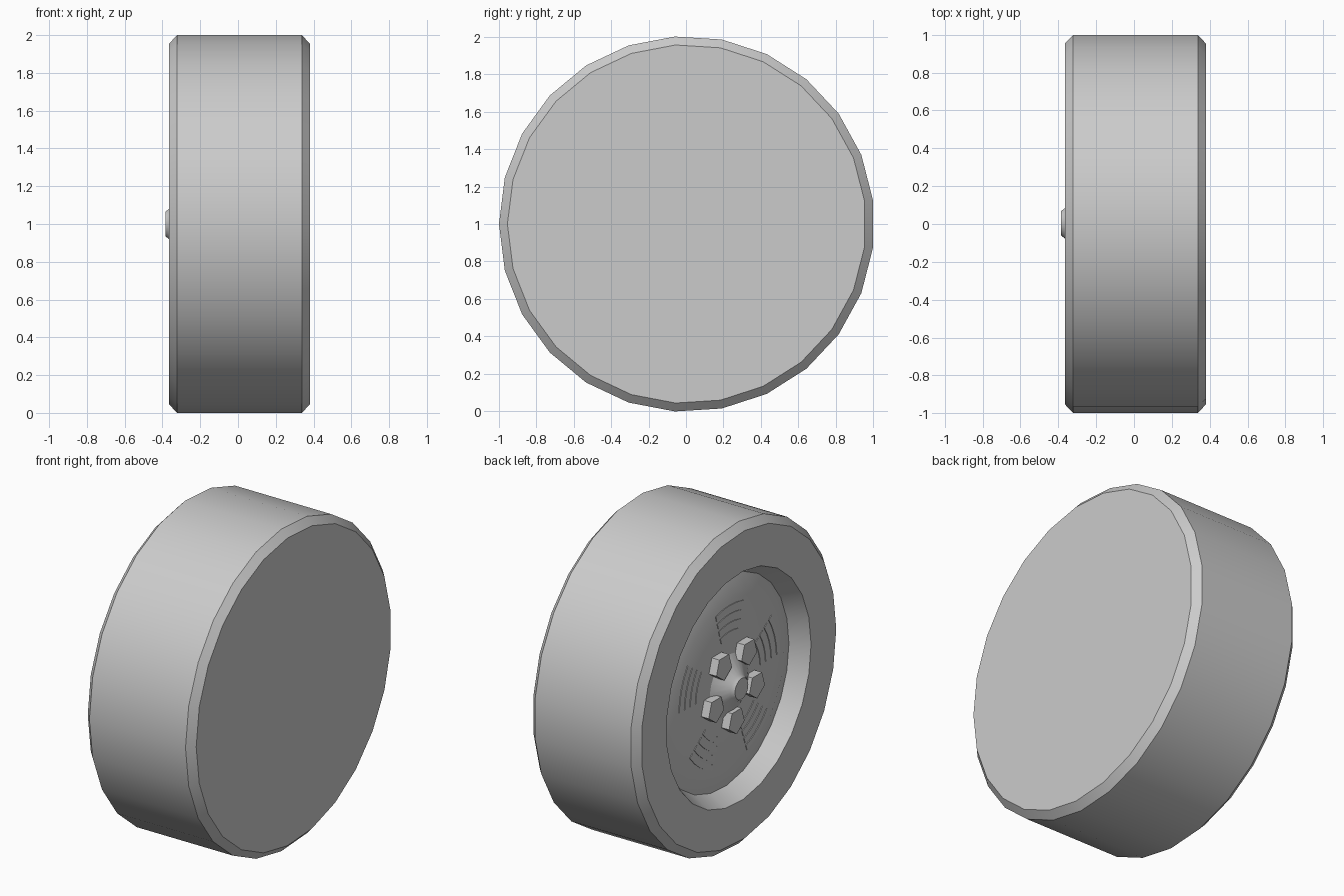
import bpy
import bmesh
from math import pi, cos, sin, radians

default_cube = bpy.data.objects.get("Cube")
if default_cube:
    bpy.data.objects.remove(default_cube, do_unlink=True)

SIDES = 25
CENTRE_Y, CENTRE_Z = 0.004, 1.0

grey = bpy.data.materials.new("light_grey")
grey.use_nodes = True
grey.diffuse_color = (0.6, 0.6, 0.6, 1)
grey.node_tree.nodes["Principled BSDF"].inputs["Base Color"].default_value = (0.6, 0.6, 0.6, 1)


def polar(x, r, a, cy=0.0, cz=0.0):
    """Point at radius r and angle a around the axle."""
    return (x, CENTRE_Y + cy + r * cos(a), CENTRE_Z + cz + r * sin(a))


def finish(name, bm, smooth=True):
    bmesh.ops.recalc_face_normals(bm, faces=bm.faces)
    mesh = bpy.data.meshes.new(name)
    bm.to_mesh(mesh)
    bm.free()
    mesh.materials.append(grey)
    obj = bpy.data.objects.new(name, mesh)
    bpy.context.collection.objects.link(obj)
    if smooth:
        bpy.ops.object.select_all(action="DESELECT")
        obj.select_set(True)
        bpy.context.view_layer.objects.active = obj
        bpy.ops.object.shade_smooth_by_angle(angle=radians(30))
    return obj


def lathe(name, profile, sides=SIDES, start=pi, cy=0.0, cz=0.0, smooth=True):
    """Turn (x, radius) points around the axle and cap both ends."""
    bm = bmesh.new()
    rings = [[bm.verts.new(polar(x, r, start + 2 * pi * i / sides, cy, cz))
              for i in range(sides)] for x, r in profile]
    for a, b in zip(rings, rings[1:]):
        for i in range(sides):
            j = (i + 1) % sides
            bm.faces.new((a[i], a[j], b[j], b[i]))
    bm.faces.new(rings[0])
    bm.faces.new(rings[-1])
    return finish(name, bm, smooth)


# Tyre with chamfered shoulders, sloped rim recess, dished face and hub cap
lathe("wheel", [
    (0.38, 0.957), (0.338, 1.002), (-0.322, 1.002), (-0.365, 0.957),
    (-0.365, 0.71), (-0.255, 0.65), (-0.30, 0.53),
    (-0.30, 0.19), (-0.365, 0.08), (-0.385, 0.065),
])

# Five-sided wheel nuts around the hub
for k in range(5):
    a = radians(270 + 72 * k)
    lathe(f"wheel_nut_{k + 1}", [(-0.29, 0.08), (-0.352, 0.08)], sides=5,
          start=a, cy=0.21 * cos(a), cz=0.21 * sin(a), smooth=False)

# Groups of curved vent bars on the dished face
STEPS = 4
HALF_SPAN = radians(16)
bm = bmesh.new()
for k in range(5):
    middle = radians(90 + 72 * k)
    for bar in range(4):
        inner = 0.30 + 0.054 * bar
        outer = inner + 0.034
        angles = [middle + HALF_SPAN * (2 * s / STEPS - 1) for s in range(STEPS + 1)]
        outline = [(inner, a) for a in angles] + [(outer, a) for a in reversed(angles)]
        face = bm.faces.new([bm.verts.new(polar(-0.299, r, a)) for r, a in outline])
        extruded = bmesh.ops.extrude_face_region(bm, geom=[face], use_keep_orig=True)
        moved = [v for v in extruded["geom"] if isinstance(v, bmesh.types.BMVert)]
        bmesh.ops.translate(bm, verts=moved, vec=(-0.005, 0, 0))
finish("vent_bars", bm, smooth=False)
